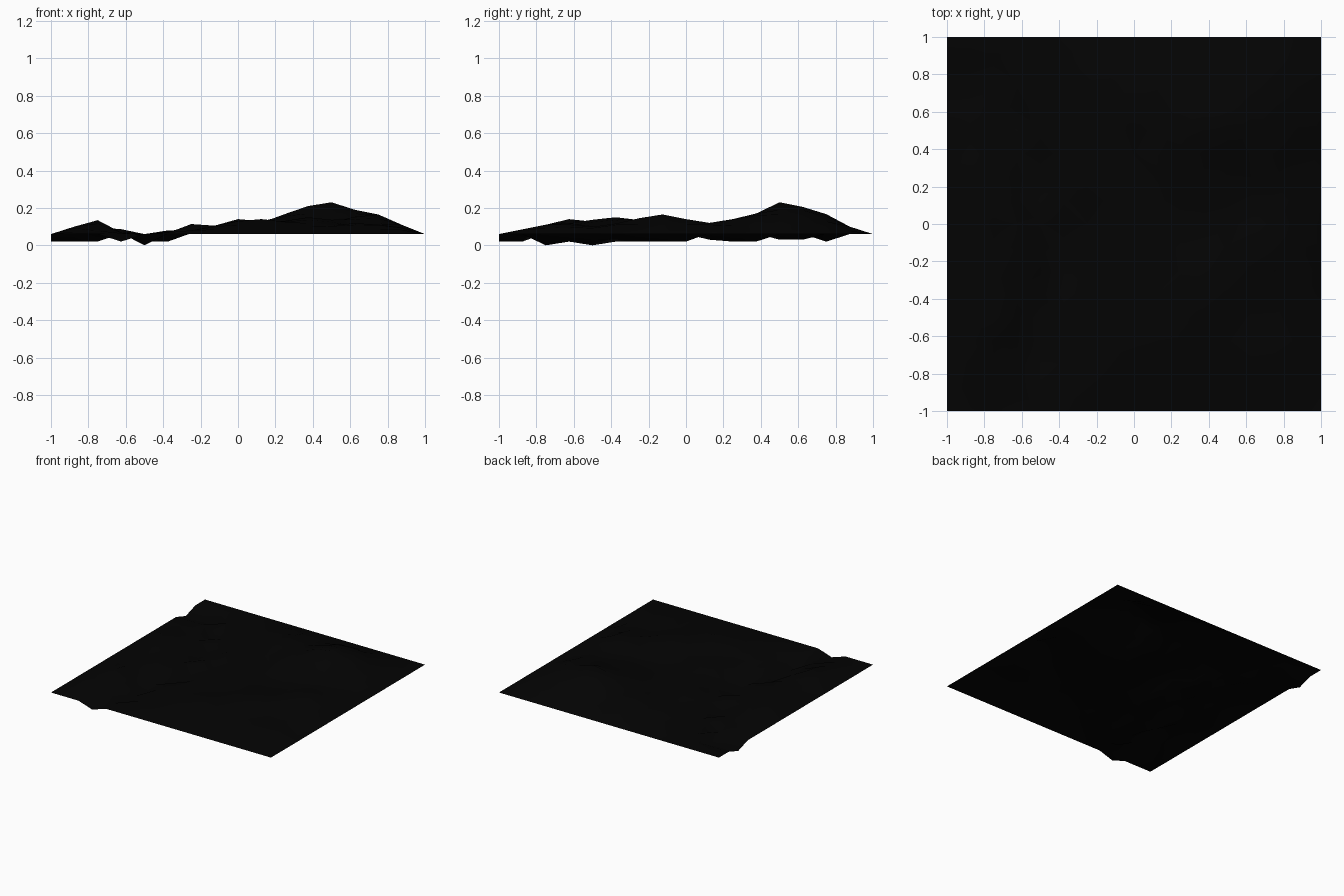
import bpy, bmesh, math

N = 16                      # cells per side
STEP = 2 / N
RIM = 0.06                  # flat border level

# Rounded hills: x, y, height above rim, radius
HILLS = [(0.5, 0.5, 0.17, 0.52), (0.75, -0.12, 0.10, 0.42),
         (0.375, -0.37, 0.08, 0.45), (0.1, -0.62, 0.07, 0.40),
         (-0.75, -0.5, 0.08, 0.36), (-0.75, 0.12, 0.05, 0.40),
         (-0.2, 0.25, 0.055, 0.40), (0.0, 0.6, 0.075, 0.40),
         (0.65, -0.65, 0.05, 0.35), (-0.1, -0.15, 0.06, 0.35)]

# Highest ground along each axis, one value per grid line
CAP_X = [.06, .10, .14, .105, .06, .085, .12, .105, .14,
         .165, .19, .21, .23, .19, .165, .11, .06]
CAP_Y = [.06, .085, .11, .14, .14, .15, .145, .165, .14,
         .12, .14, .17, .23, .205, .17, .10, .06]

# Riverbed course: x, y, bed level
RIVER = [(-0.625, -1, .02), (-0.625, -0.875, .02), (-0.5, -0.75, 0),
         (-0.5, -0.625, .02), (-0.5, -0.5, 0), (-0.5, -0.375, .02),
         (-0.375, -0.25, .02), (-0.375, -0.125, .02), (-0.375, 0, .02),
         (-0.5, 0.125, .03), (-0.5, 0.25, .02), (-0.5, 0.375, .02),
         (-0.625, 0.5, .03), (-0.625, 0.625, .03), (-0.75, 0.75, .02),
         (-0.875, 0.75, .02), (-1, 0.75, .02)]


def ground(x, y):
    """Height of the land at a grid point."""
    d, bed = min((math.hypot(x - a, y - b), c) for a, b, c in RIVER)
    if d < 0.01:
        return bed
    i, j = round((x + 1) / STEP), round((y + 1) / STEP)
    if i in (0, N) or j in (0, N):
        return RIM
    h = max(s * max(0, 1 - math.hypot(x - a, y - b) / r)
            for a, b, s, r in HILLS)
    h += 0.018 + 0.006 * math.sin(9 * x + 2 * y) * math.cos(8 * y - 3 * x)
    h *= min(1, max(0, d - 0.1) / 0.2)           # river banks
    return min(RIM + h, CAP_X[i], CAP_Y[j])


# Terrain sheet
bm = bmesh.new()
bmesh.ops.create_grid(bm, x_segments=N, y_segments=N, size=1)
for v in bm.verts:
    v.co.z = ground(v.co.x, v.co.y)
bmesh.ops.triangulate(bm, faces=bm.faces[:])
for f in bm.faces:
    f.smooth = True
mesh = bpy.data.meshes.new("terrain")
bm.to_mesh(mesh)
bm.free()
terrain = bpy.data.objects.new("terrain", mesh)
bpy.context.collection.objects.link(terrain)

# Dark ground material
mat = bpy.data.materials.new("dark_ground")
mat.diffuse_color = (0.001, 0.001, 0.001, 1)
mesh.materials.append(mat)
